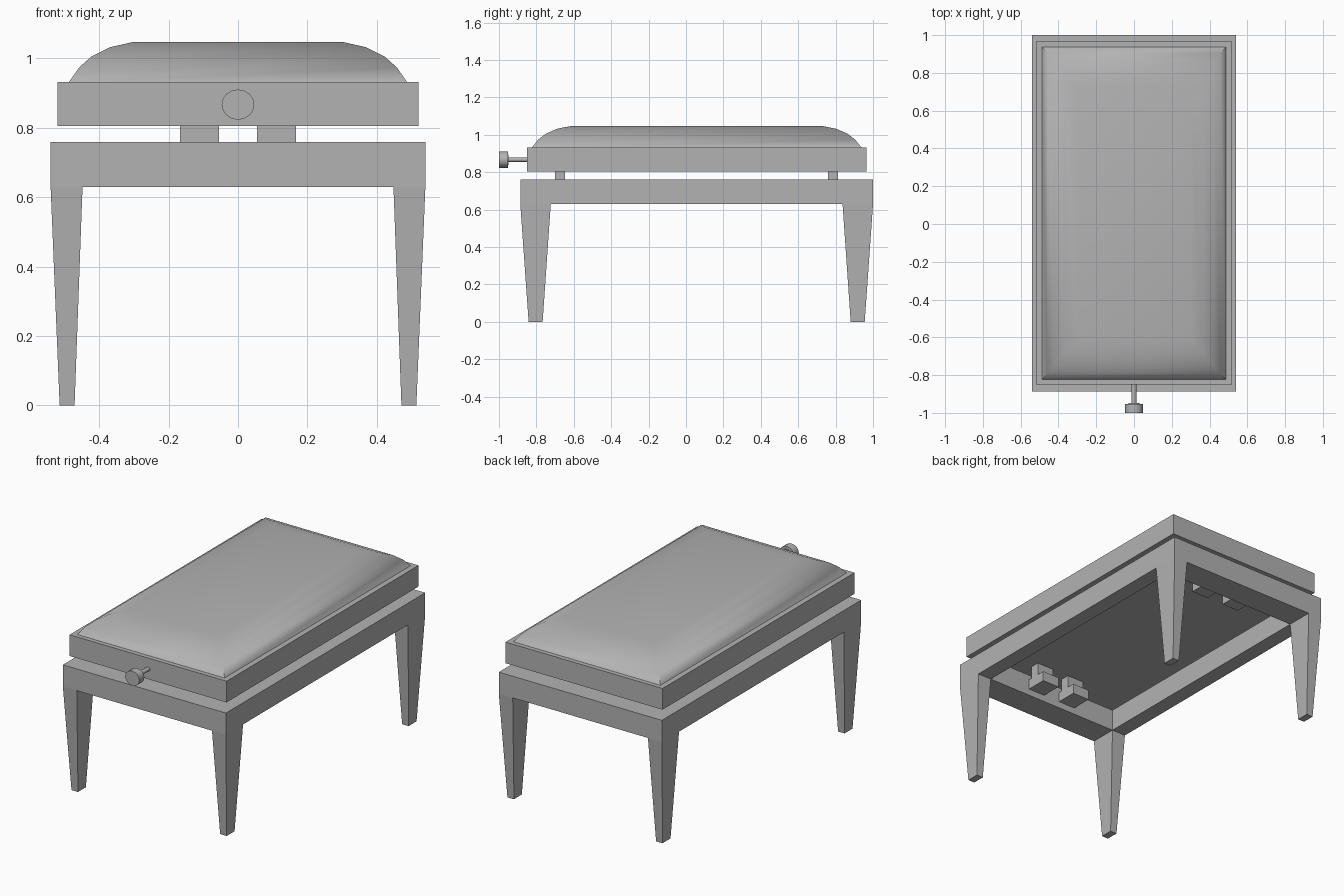
import bpy, bmesh, math
from mathutils import Matrix

if "Cube" in bpy.data.objects:
    bpy.data.objects.remove(bpy.data.objects["Cube"])

CY = 0.057  # centre of the bench along y (the knob sticks out in front)

grey = bpy.data.materials.new("plain_grey")
grey.diffuse_color = (0.45, 0.45, 0.45, 1)
grey.use_nodes = True
grey.node_tree.nodes["Principled BSDF"].inputs["Base Color"].default_value = grey.diffuse_color


def finish(name, bm, smooth=None):
    bmesh.ops.recalc_face_normals(bm, faces=bm.faces)
    me = bpy.data.meshes.new(name)
    bm.to_mesh(me)
    bm.free()
    me.materials.append(grey)
    ob = bpy.data.objects.new(name, me)
    bpy.context.collection.objects.link(ob)
    if smooth:
        bpy.ops.object.select_all(action='DESELECT')
        ob.select_set(True)
        bpy.context.view_layer.objects.active = ob
        bpy.ops.object.shade_smooth_by_angle(angle=math.radians(smooth))
    return ob


def ring(bm, cx, cy, hx, hy, z):
    return [bm.verts.new((cx + sx * hx, cy + sy * hy, z))
            for sx, sy in ((-1, -1), (1, -1), (1, 1), (-1, 1))]


def loft(bm, rings, closed=False):
    pairs = list(zip(rings, rings[1:]))
    if closed:
        pairs.append((rings[-1], rings[0]))
    else:
        bm.faces.new(rings[0])
        bm.faces.new(rings[-1])
    for a, b in pairs:
        for i in range(len(a)):
            j = (i + 1) % len(a)
            bm.faces.new((a[i], a[j], b[j], b[i]))


def box(bm, x0, x1, y0, y1, z0, z1):
    c = (x0 + x1) / 2, (y0 + y1) / 2, (x1 - x0) / 2, (y1 - y0) / 2
    loft(bm, [ring(bm, *c, z0), ring(bm, *c, z1)])


# Open rail frame
bm = bmesh.new()
loft(bm, [ring(bm, 0, CY, hx, hy, z) for hx, hy, z in
          ((0.54, 0.943, 0.63), (0.54, 0.943, 0.76),
           (0.448, 0.78, 0.76), (0.448, 0.78, 0.63))], closed=True)
finish("rail_frame", bm)

# Four tapered legs
for sx, side in ((-1, "left"), (1, "right")):
    for sy, end in ((-1, "front"), (1, "back")):
        bm = bmesh.new()
        loft(bm, [ring(bm, sx * 0.4925, CY + sy * 0.861, 0.0215, 0.0375, 0),
                  ring(bm, sx * 0.494, CY + sy * 0.8615, 0.046, 0.0815, 0.63)])
        finish(f"{end}_{side}_leg", bm)

# Seat support brackets: narrow post on a wider foot
for sx, side in ((-1, "left"), (1, "right")):
    for sy, end in ((-1, "front"), (1, "back")):
        bm = bmesh.new()
        x, y = sx * 0.111, CY + sy * 0.73
        box(bm, x - 0.056, x + 0.056, y - 0.027, y + 0.027, 0.73, 0.806)
        box(bm, x - 0.056, x + 0.056, y - 0.075, y + 0.075, 0.67, 0.73)
        finish(f"{end}_{side}_bracket", bm)

# Seat box
bm = bmesh.new()
box(bm, -0.52, 0.52, CY - 0.908, CY + 0.908, 0.805, 0.932)
finish("seat_box", bm)

# Domed cushion with mitred corners
bm = bmesh.new()
profile = [(0, 0.931), (0.03, 0.974), (0.066, 1.006),
           (0.121, 1.033), (0.188, 1.048)]
loft(bm, [ring(bm, 0, CY, 0.488 - d, 0.882 - d * 1.15, z) for d, z in profile])
finish("cushion", bm, 60)

# Adjusting knob and its rod
for name, r, y0, y1 in (("knob", 0.047, -1.0, -0.953),
                        ("knob_collar", 0.03, -0.955, -0.948),
                        ("knob_rod", 0.013, -0.95, -0.84)):
    bm = bmesh.new()
    bmesh.ops.create_cone(bm, cap_ends=True, segments=16, radius1=r, radius2=r,
                          depth=y1 - y0,
                          matrix=Matrix.Translation((0, (y0 + y1) / 2, 0.867))
                          @ Matrix.Diagonal((1, 1, 0.93, 1))
                          @ Matrix.Rotation(math.pi / 2, 4, 'X'))
    finish(name, bm, 40)
